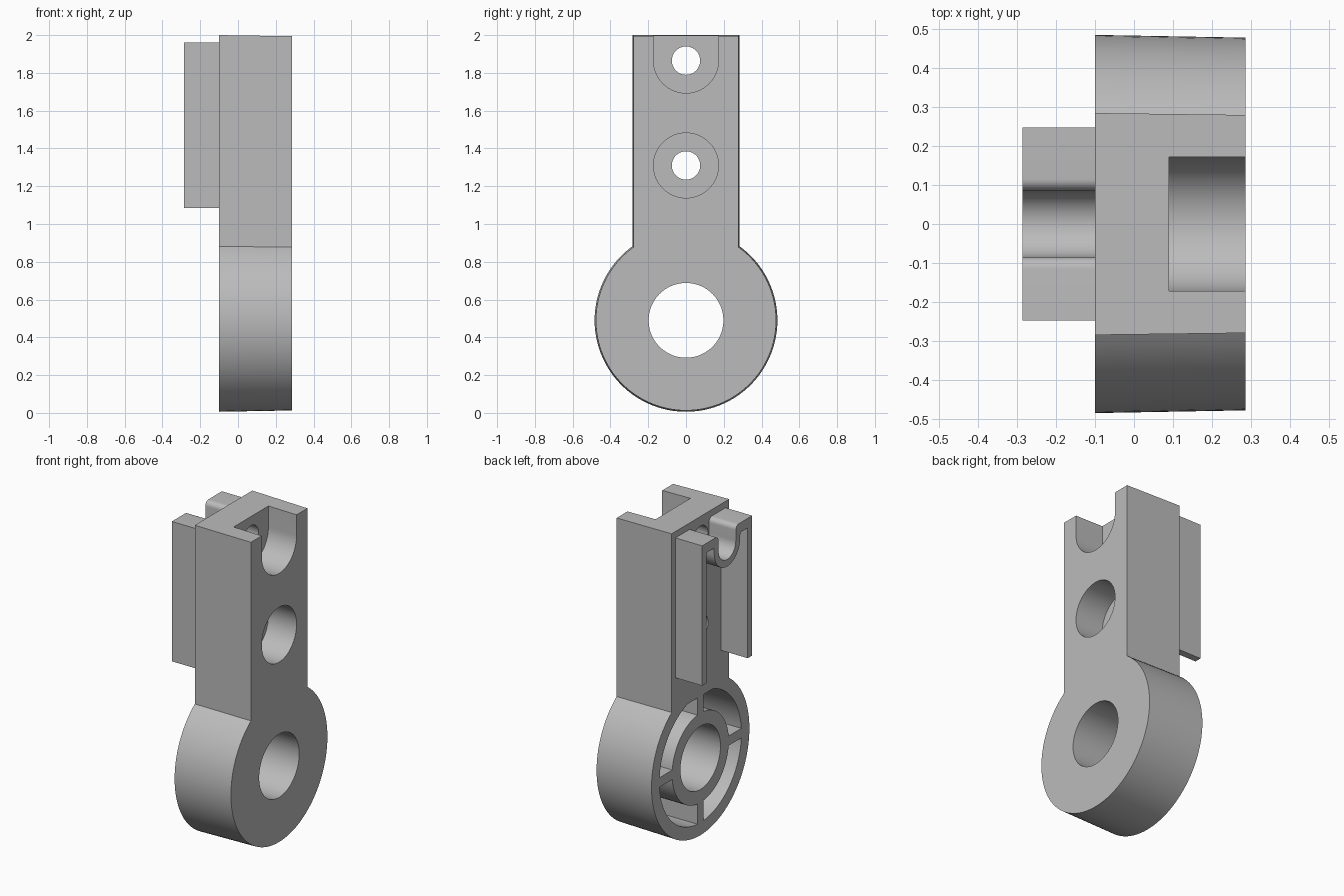
import bpy, bmesh
from math import sin, cos, asin, pi, radians

cube = bpy.data.objects.get("Cube")
if cube:
    bpy.data.objects.remove(cube)

grey = bpy.data.materials.new("plain grey")
grey.use_nodes = True
grey.diffuse_color = (0.5, 0.5, 0.5, 1)
grey.node_tree.nodes["Principled BSDF"].inputs["Base Color"].default_value = (0.5, 0.5, 0.5, 1)

HUB = 0.49      # height of the large hole
UPPER = 1.865   # height of the open socket
LOWER = 1.31    # height of the closed socket
FACE = -0.1     # clip side of the body
SIDE = 0.285    # socket side of the body


def arc(r, a0, a1, zc, n=32):
    """Points (y, z) along an arc."""
    return [(r * cos(a0 + (a1 - a0) * i / n), zc + r * sin(a0 + (a1 - a0) * i / n))
            for i in range(n + 1)]


def circle(r, zc):
    return arc(r, 0, 2 * pi, zc, 64)[:-1]


def prism(name, near, x0, x1, far=None):
    """Join a (y, z) outline at x0 to the same or a matching one at x1."""
    bm = bmesh.new()
    a = [bm.verts.new((x0, y, z)) for y, z in near]
    b = [bm.verts.new((x1, y, z)) for y, z in (far or near)]
    bm.faces.new(a)
    bm.faces.new(b[::-1])
    for i in range(len(a)):
        j = (i + 1) % len(a)
        bm.faces.new((a[i], b[i], b[j], a[j]))
    bmesh.ops.recalc_face_normals(bm, faces=bm.faces)
    mesh = bpy.data.meshes.new(name)
    bm.to_mesh(mesh)
    bm.free()
    mesh.materials.append(grey)
    ob = bpy.data.objects.new(name, mesh)
    bpy.context.collection.objects.link(ob)
    return ob


def activate(ob):
    bpy.ops.object.select_all(action='DESELECT')
    ob.select_set(True)
    bpy.context.view_layer.objects.active = ob


def cut(target, outline, x0, x1):
    cutter = prism("cutter", outline, x0, x1)
    cutter.hide_render = True
    mod = target.modifiers.new("cut", 'BOOLEAN')
    mod.operation = 'DIFFERENCE'
    mod.solver = 'EXACT'
    mod.object = cutter
    activate(target)
    bpy.ops.object.modifier_apply(modifier=mod.name)
    bpy.data.objects.remove(cutter)


def body_outline(r, w, top):
    a = asin(w / r) + pi / 2
    return [(w, top), (-w, top)] + arc(r, a, 5 * pi / 2 - a + pi / 2, HUB, 80)


# Arm with a round end, slightly drafted
body = prism("arm_body", body_outline(0.484, 0.284, 2.0), FACE, SIDE,
             body_outline(0.477, 0.279, 1.994))

# Large hole and screw holes
cut(body, circle(0.198, HUB), -1, 1)
for z in (LOWER, UPPER):
    cut(body, circle(0.075, z), -1, 1)

# Wide sockets, the upper one open at the top
cut(body, circle(0.172, LOWER), 0.09, 1)
cut(body, arc(0.172, pi, 2 * pi, UPPER) + [(0.172, 2.2), (-0.172, 2.2)], 0.09, 1)

# Four pockets around the hub, leaving spokes between them
INNER, OUTER, SPOKE = 0.28, 0.405, 0.03
for q in range(4):
    a = q * pi / 2
    da, db = asin(SPOKE / INNER), asin(SPOKE / OUTER)
    ring = (arc(OUTER, a + db, a + pi / 2 - db, HUB)
            + arc(INNER, a + pi / 2 - da, a + da, HUB))
    ring = [(y, min(z, HUB + 0.385)) for y, z in ring]
    cut(body, ring, -1, 0.2)

# Clip: two side plates, top caps with rounded lips and a cradle
half = [(0.247, 1.96), (0.247, 1.085), (0.203, 1.085), (0.203, 1.9), (0.13, 1.9)]
cradle = arc(0.128, 0, -pi, UPPER)
lip = arc(0.03, pi, pi / 2, 1.93, 8)
lip = [(y + 0.115, z) for y, z in lip]
mirror = lambda pts: [(-y, z) for y, z in reversed(pts)]
clip = prism("clip", half + cradle + mirror(half) + mirror(lip)
             + arc(0.085, -pi, 0, UPPER) + lip, -0.285, FACE + 0.002)

for ob in (body, clip):
    activate(ob)
    bpy.ops.object.shade_smooth_by_angle(angle=radians(30))
